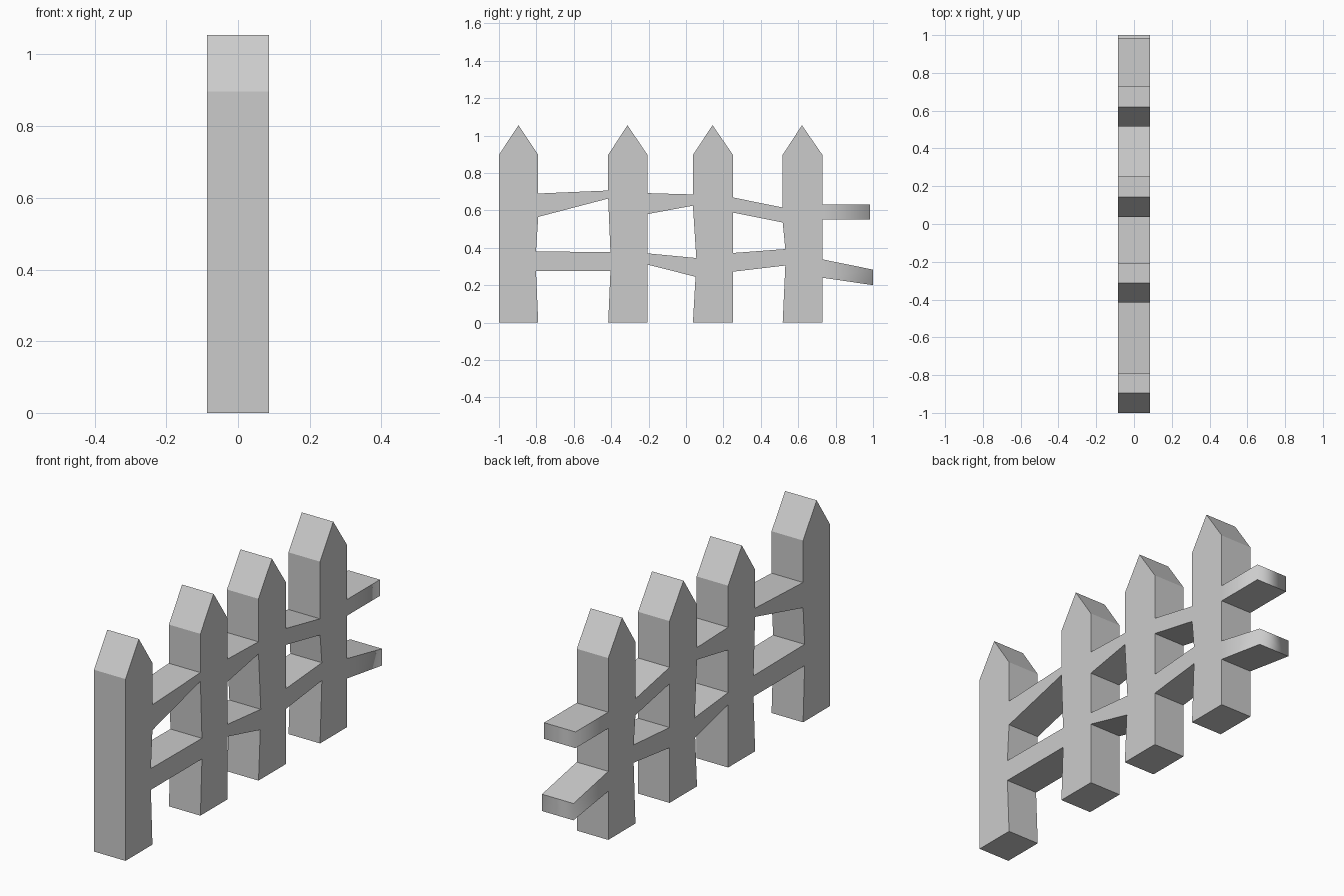
import bpy
import bmesh

cube = bpy.data.objects.get("Cube")
if cube:
    bpy.data.objects.remove(cube, do_unlink=True)

HALF = 0.086        # half thickness of the fence
SHOULDER, TOP = 0.897, 1.055

grey = bpy.data.materials.new("plain grey")
grey.use_nodes = True
colour = (0.6, 0.6, 0.6, 1)
grey.diffuse_color = colour
grey.node_tree.nodes["Principled BSDF"].inputs["Base Color"].default_value = colour


def slab(name, outline, soft_end=False):
    """Extrude a (y, z) outline through the fence thickness."""
    bm = bmesh.new()
    face = bm.faces.new([bm.verts.new((-HALF, y, z)) for y, z in outline])
    new = bmesh.ops.extrude_face_region(bm, geom=[face])["geom"]
    moved = [v for v in new if isinstance(v, bmesh.types.BMVert)]
    bmesh.ops.translate(bm, vec=(2 * HALF, 0, 0), verts=moved)
    bmesh.ops.recalc_face_normals(bm, faces=bm.faces)
    if soft_end:
        # Rounded shading across the upright edges of the free end only
        end = max(y for y, z in outline)
        for f in bm.faces:
            f.smooth = True
        for e in bm.edges:
            a, b = e.verts
            at_end = min(a.co.y, b.co.y) > end - 0.001
            e.smooth = at_end and abs(a.co.x - b.co.x) < 0.001
    mesh = bpy.data.meshes.new(name)
    bm.to_mesh(mesh)
    bm.free()
    mesh.materials.append(grey)
    obj = bpy.data.objects.new(name, mesh)
    bpy.context.collection.objects.link(obj)


def picket(name, y0, y1, peak, left=(), right=()):
    """Pointed board; left and right list extra edge points from bottom to top."""
    slab(name, [(y0, 0), (y1, 0), *right, (y1, SHOULDER), (peak, TOP),
                (y0, SHOULDER), *reversed(left)])


def rail(name, start, end, soft_end=False):
    """Tapered board; each end is (y bottom, z bottom, y top, z top)."""
    slab(name, [start[:2], end[:2], end[2:], start[2:]], soft_end)


# Pickets, with the worn edges between the rails
picket("picket_1", -1.0, -0.79, -0.896,
       right=[(-0.802, 0.275), (-0.802, 0.38), (-0.79, 0.565)])
picket("picket_2", -0.416, -0.206, -0.313,
       left=[(-0.404, 0.275), (-0.404, 0.377), (-0.416, 0.663)])
picket("picket_3", 0.037, 0.251, 0.142,
       left=[(0.051, 0.245), (0.055, 0.345), (0.037, 0.625)])
picket("picket_4", 0.517, 0.729, 0.62,
       left=[(0.531, 0.305), (0.531, 0.393), (0.517, 0.535)])

# Upper rails
rail("upper_rail_1", (-0.79, 0.565, -0.79, 0.69), (-0.416, 0.663, -0.416, 0.706))
rail("upper_rail_2", (-0.206, 0.58, -0.206, 0.692), (0.037, 0.625, 0.037, 0.685))
rail("upper_rail_3", (0.251, 0.588, 0.251, 0.669), (0.517, 0.535, 0.517, 0.615))
rail("upper_rail_end", (0.729, 0.55, 0.729, 0.63), (0.984, 0.55, 0.984, 0.63), True)

# Lower rails
rail("lower_rail_1", (-0.802, 0.275, -0.802, 0.38), (-0.404, 0.275, -0.404, 0.377))
rail("lower_rail_2", (-0.206, 0.31, -0.206, 0.37), (0.051, 0.245, 0.055, 0.345))
rail("lower_rail_3", (0.251, 0.272, 0.251, 0.372), (0.531, 0.305, 0.531, 0.393))
rail("lower_rail_end", (0.729, 0.24, 0.729, 0.338), (1.0, 0.2, 1.0, 0.283), True)
